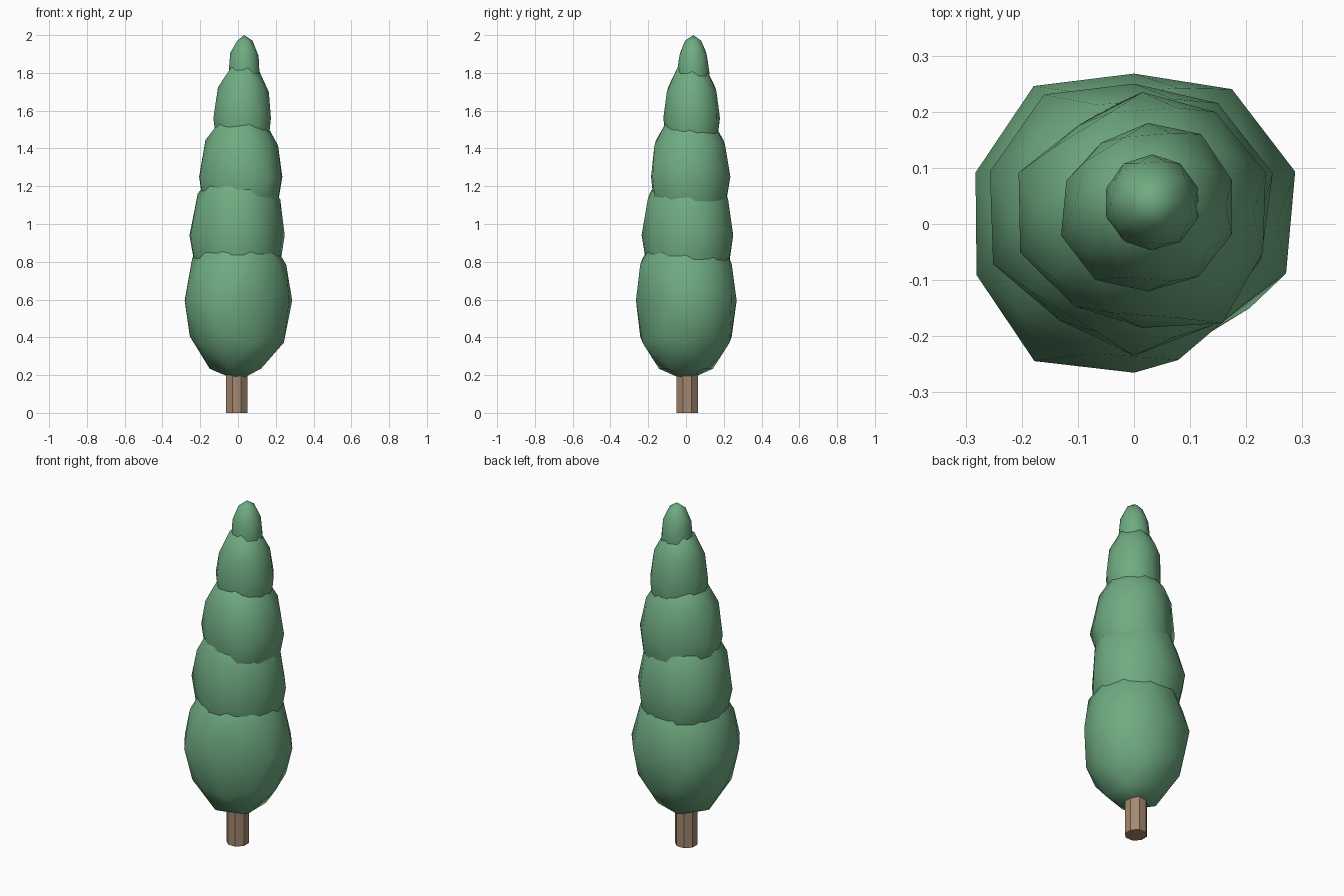
import bpy, bmesh, math

if "Cube" in bpy.data.objects:
    bpy.data.objects.remove(bpy.data.objects["Cube"])


def material(name, color):
    m = bpy.data.materials.new(name)
    m.diffuse_color = (*color, 1.0)
    m.use_nodes = True
    m.node_tree.nodes["Principled BSDF"].inputs["Base Color"].default_value = m.diffuse_color
    return m


def add_object(name, bm, mat, smooth):
    mesh = bpy.data.meshes.new(name)
    for f in bm.faces:
        f.smooth = smooth
    bm.to_mesh(mesh)
    bm.free()
    mesh.materials.append(mat)
    ob = bpy.data.objects.new(name, mesh)
    bpy.context.collection.objects.link(ob)
    return ob


def foliage(name, center, half_height, radii):
    """Stretched icosphere whose ten equator corners get individual radii."""
    mean = sum(radii) / len(radii)
    bm = bmesh.new()
    bmesh.ops.create_icosphere(bm, subdivisions=2, radius=1.0)
    for v in bm.verts:
        r = mean
        if abs(v.co.z) < 0.05:
            deg = math.degrees(math.atan2(v.co.y, v.co.x))
            r = radii[round((deg - 18) / 36) % 10]
        v.co.x = v.co.x * r + center[0]
        v.co.y = v.co.y * r + center[1]
        v.co.z = v.co.z * half_height + center[2]
    return add_object(name, bm, leaf, True)


leaf = material("leaf green", (0.16, 0.41, 0.22))
bark = material("bark brown", (0.37, 0.25, 0.16))

# Trunk: flat-sided octagonal post
bm = bmesh.new()
bmesh.ops.create_cone(bm, cap_ends=True, segments=8, radius1=0.061, radius2=0.061, depth=0.4)
for v in bm.verts:
    a = math.atan2(v.co.y, v.co.x)
    a = (math.floor(a / (math.pi / 4) + 0.01) + 0.5) * math.pi / 4
    v.co = (0.061 * math.cos(a) - 0.007, 0.061 * math.sin(a) + 0.007, v.co.z + 0.2)
add_object("trunk", bm, bark, False)

# Foliage tiers, bottom to top
foliage("foliage_bottom", (0, 0, 0.595), 0.425,
        [.302, .297, .268, .304, .297, .295, .302, .265, .235, .285])
foliage("foliage_lower", (0, 0.01, 0.94), 0.42,
        [.260, .254, .240, .273, .270, .264, .225, .245, .236, .238])
foliage("foliage_middle", (0.015, 0.02, 1.25), 0.37,
        [.231, .222, .215, .193, .232, .229, .206, .205, .243, .226])
foliage("foliage_upper", (0.025, 0.03, 1.56), 0.31,
        [.157, .161, .150, .142, .153, .163, .160, .150, .153, .157])
foliage("foliage_tip", (0.032, 0.038, 1.80), 0.20, [.086] * 10)
